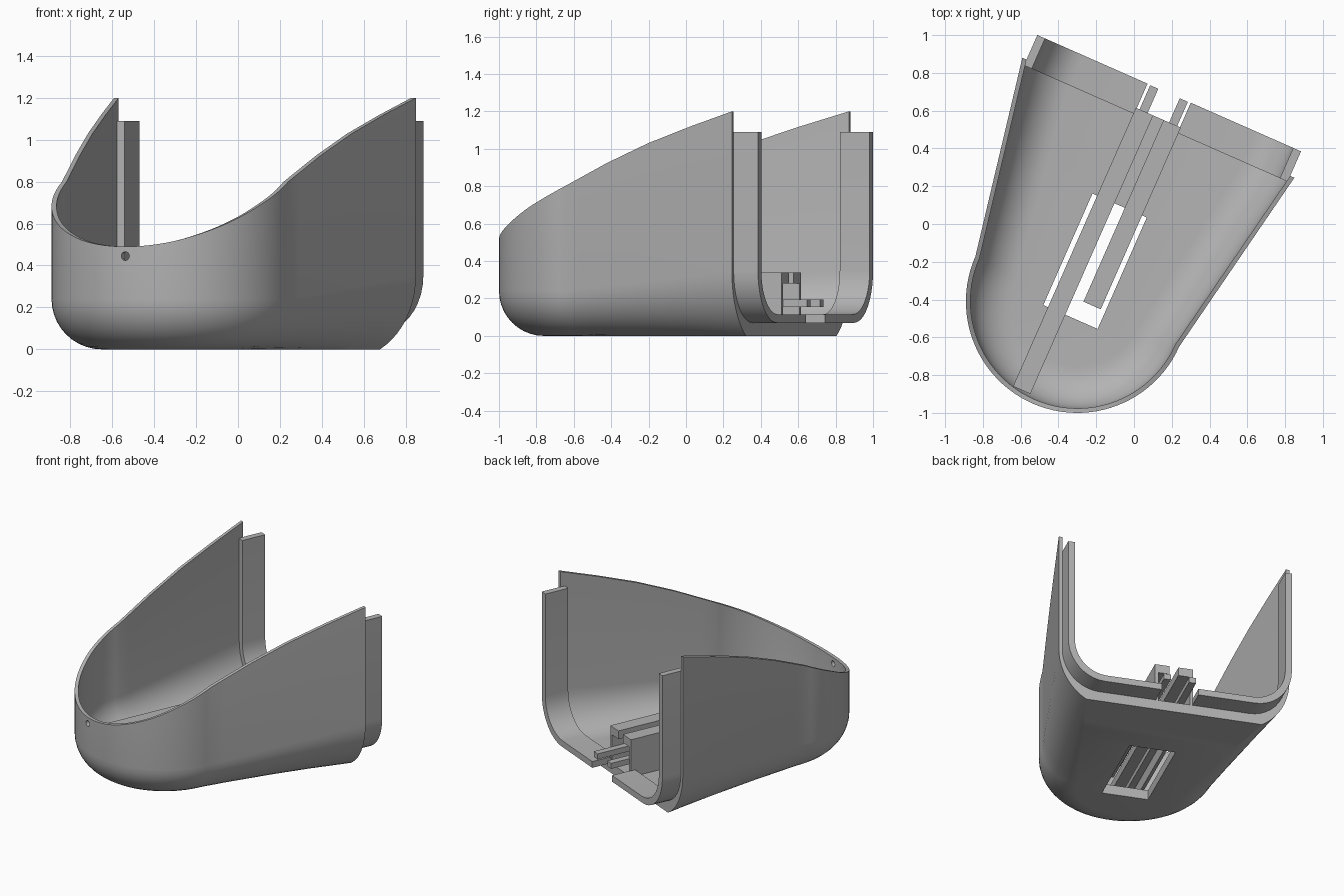
import bpy, bmesh, math

if "Cube" in bpy.data.objects:
    bpy.data.objects.remove(bpy.data.objects["Cube"])

R, LEN, HALF = 0.59, 1.063, 0.787      # nose radius, side length, half width at the back
WALL, FLOOR = 0.024, 0.07
ANGLE, ORIGIN = math.radians(-23.8), (-0.3, -0.41, 0)
RIM = [(-.59, .49), (-.535, .52), (-.487, .548), (-.337, .63), (-.236, .685), (0, .80),
       (.27, .925), (.53, 1.03), (.8, 1.12), (1.063, 1.2)]

grey = bpy.data.materials.new("light grey")
grey.diffuse_color = (0.45, 0.45, 0.45, 1)
grey.use_nodes = True
grey.node_tree.nodes["Principled BSDF"].inputs["Base Color"].default_value = grey.diffuse_color


def rim_z(v):
    for (a, za), (b, zb) in zip(RIM, RIM[1:]):
        if v <= b:
            return za + (zb - za) * max(0, (v - a) / (b - a))
    return RIM[-1][1]


def finish(name, bm, smooth=True):
    bmesh.ops.recalc_face_normals(bm, faces=bm.faces)
    me = bpy.data.meshes.new(name)
    bm.to_mesh(me)
    bm.free()
    me.materials.append(grey)
    ob = bpy.data.objects.new(name, me)
    bpy.context.collection.objects.link(ob)
    ob.location = ORIGIN
    ob.rotation_euler.z = ANGLE
    bpy.ops.object.select_all(action='DESELECT')
    ob.select_set(True)
    bpy.context.view_layer.objects.active = ob
    if smooth:
        bpy.ops.object.shade_smooth_by_angle(angle=math.radians(25))
    return ob


def prism(name, outline, v0, v1, slope=0.0):
    """Extrude a (u, z) outline along v; slope leans the front end."""
    bm = bmesh.new()
    top = max(z for _, z in outline)
    a = [bm.verts.new((u, v0 + slope * (top - z), z)) for u, z in outline]
    b = [bm.verts.new((u, v1, z)) for u, z in outline]
    bm.faces.new(a)
    bm.faces.new(b[::-1])
    n = len(a)
    for i in range(n):
        bm.faces.new((a[i], a[(i + 1) % n], b[(i + 1) % n], b[i]))
    return finish(name, bm)


def box(u0, u1, z0, z1):
    return [(u0, z0), (u1, z0), (u1, z1), (u0, z1)]


def cut(target, cutter):
    mod = target.modifiers.new("cut", 'BOOLEAN')
    mod.operation = 'DIFFERENCE'
    mod.solver = 'EXACT'
    mod.object = cutter
    cutter.hide_render = True
    bpy.context.view_layer.objects.active = target
    bpy.ops.object.modifier_apply(modifier=mod.name)
    bpy.data.objects.remove(cutter)


# Plan path: right side, half-round nose, left side
SIDE, ARC, FIL = 12, 48, 10
plan = []
for i in range(SIDE):
    t = 1 - i / SIDE
    plan.append((R + (HALF - R) * t, LEN * t, t))
for i in range(ARC + 1):
    a = -math.pi * i / ARC
    plan.append((R * math.cos(a), R * math.sin(a), 0))
plan += [(-u, v, t) for u, v, t in plan[:SIDE][::-1]]


def inset(p, d):
    """Move a plan point inward: sideways on the sides, radially on the nose."""
    u, v, t = p
    if t > 0:
        return (u - math.copysign(d, u), v)
    k = (R - d) / R
    return (u * k, v * k)


def fillet(rh, rz, phi):
    """(inset, height) points of the rounded bottom corner."""
    out = []
    for j in range(FIL + 1):
        th = phi * j / FIL
        out.append((rh * (1 - math.cos(th)) / (1 - math.cos(phi)),
                    rz * (1 - math.sin(th) / math.sin(phi))))
    return out


def skin(bm, wall, base, outer):
    cols = []
    for p in plan:
        t = p[2]
        if outer:
            f = fillet(.24 - .053 * t, .24 + .11 * t, math.radians(90 - 28 * t))
        else:
            f = fillet(.22 + .03 * t, .20 + .08 * t, math.pi / 2)
        col = [bm.verts.new((*inset(p, wall), rim_z(p[1])))]
        col += [bm.verts.new((*inset(p, wall + d), base + z)) for d, z in f]
        cols.append(col)
    for a, b in zip(cols, cols[1:]):
        for j in range(len(a) - 1):
            bm.faces.new((a[j], a[j + 1], b[j + 1], b[j]))
    n = len(cols)
    for i in range(n // 2):                        # floor strips
        ring = [cols[i][-1], cols[i + 1][-1], cols[n - 2 - i][-1], cols[n - 1 - i][-1]]
        bm.faces.new(list(dict.fromkeys(ring)))
    return cols


# Shell
bm = bmesh.new()
outer = skin(bm, 0, 0, True)
inner = skin(bm, WALL, FLOOR, False)
for i in range(len(plan) - 1):                     # rim
    bm.faces.new((outer[i][0], outer[i + 1][0], inner[i + 1][0], inner[i][0]))
for k in (0, -1):                                  # back end of the walls
    for j in range(len(outer[0]) - 1):
        bm.faces.new((outer[k][j], outer[k][j + 1], inner[k][j + 1], inner[k][j]))
bm.faces.new((outer[0][-1], outer[-1][-1], inner[-1][-1], inner[0][-1]))
shell = finish("shell", bm, False)

# Floor opening and the small round hole in the nose
cut(shell, prism("opening_cutter", box(-.157, .157, -.1, .2), -.09, .555))
ring = [(.021 * math.cos(a * math.pi / 8), .445 + .021 * math.sin(a * math.pi / 8)) for a in range(16)]
cut(shell, prism("nose_hole_cutter", ring, -.75, -.45))
bpy.ops.object.select_all(action='DESELECT')
shell.select_set(True)
bpy.context.view_layer.objects.active = shell
bpy.ops.object.shade_smooth_by_angle(angle=math.radians(25))

# Joining lip and guide rails, one of each per side
LIP, EDGE = .045, HALF - WALL
for s, side in ((1, "right"), (-1, "left")):
    out = [(EDGE, 1.09)] + [(EDGE - d, FLOOR + z) for d, z in fillet(.25, .28, math.pi / 2)]
    out.append((.125, FLOOR))
    inn = [(EDGE - LIP, 1.09)]
    inn += [(EDGE - LIP - d, FLOOR + LIP + z) for d, z in fillet(.22, .235, math.pi / 2)]
    inn.append((.125, FLOOR + LIP))
    prism(side + "_lip", [(s * u, z) for u, z in out + inn[::-1]], LEN - .033, LEN + .142)

    # hooked rail, long on the left and short on the right
    start, lean = (.012, 0) if s > 0 else (-.548, .3)
    hook = [(.13, .068), (.13, .34), (.03, .34), (.03, .28), (.108, .28), (.108, .068)]
    prism(side + "_rail", [(s * u, z) for u, z in hook], start, LEN, lean)
    prism(side + "_rail_prong", [(s * u, z) for u, z in box(.062, .109, .155, .195)],
          max(start, -.46), LEN + .14)
